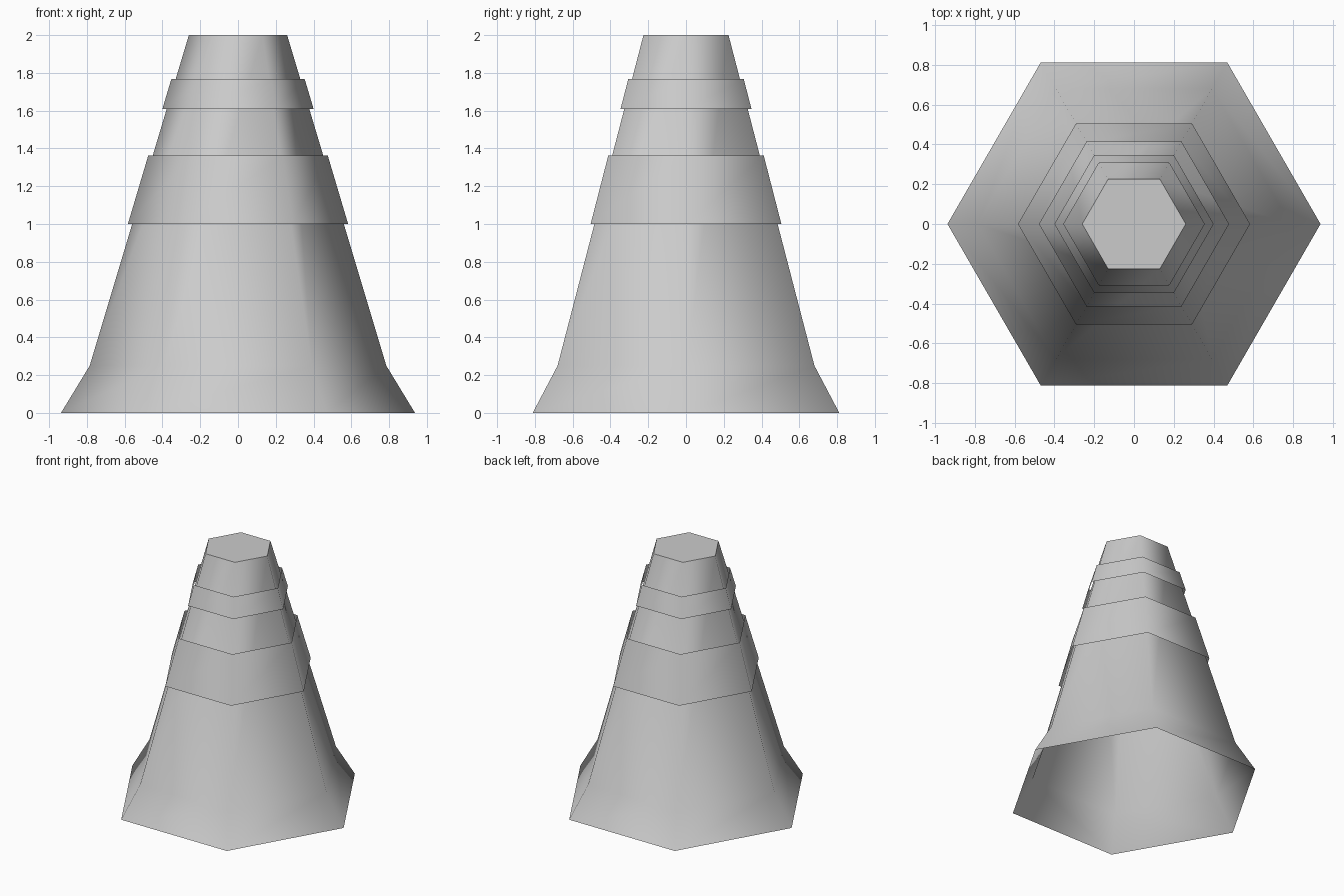
import bpy, bmesh, math

old = bpy.data.objects.get("Cube")
if old:
    bpy.data.objects.remove(old, do_unlink=True)

SIDES = 6

grey = bpy.data.materials.new("plain_grey")
grey.use_nodes = True
grey.diffuse_color = (0.6, 0.6, 0.6, 1)
grey.node_tree.nodes["Principled BSDF"].inputs["Base Color"].default_value = grey.diffuse_color


def hex_shell(name, profile, cap_top=False):
    """Open six-sided shell through (radius, height) rings, from bottom to top."""
    bm = bmesh.new()
    rings = []
    for radius, z in profile:
        angles = [math.tau * i / SIDES for i in range(SIDES)]
        rings.append([bm.verts.new((radius * math.cos(a), radius * math.sin(a), z))
                      for a in angles])
    for low, high in zip(rings, rings[1:]):
        for i in range(SIDES):
            j = (i + 1) % SIDES
            bm.faces.new((low[i], low[j], high[j], high[i]))
    if cap_top:
        bm.faces.new(rings[-1])
    mesh = bpy.data.meshes.new(name)
    bm.to_mesh(mesh)
    bm.free()
    mesh.materials.append(grey)
    obj = bpy.data.objects.new(name, mesh)
    bpy.context.collection.objects.link(obj)
    # Sides blend smoothly, the flat top keeps a crisp rim
    bpy.ops.object.select_all(action='DESELECT')
    obj.select_set(True)
    bpy.context.view_layer.objects.active = obj
    bpy.ops.object.shade_smooth_by_angle(angle=math.radians(65))
    return obj


# Hollow cone with flared foot and closed top
hex_shell("cone_body", [(0.937, 0), (0.785, 0.25), (0.26, 2)], cap_top=True)

# Loose bands wrapped around the cone
hex_shell("lower_band", [(0.583, 1.0), (0.475, 1.363)])
hex_shell("upper_band", [(0.4, 1.61), (0.353, 1.767)])
